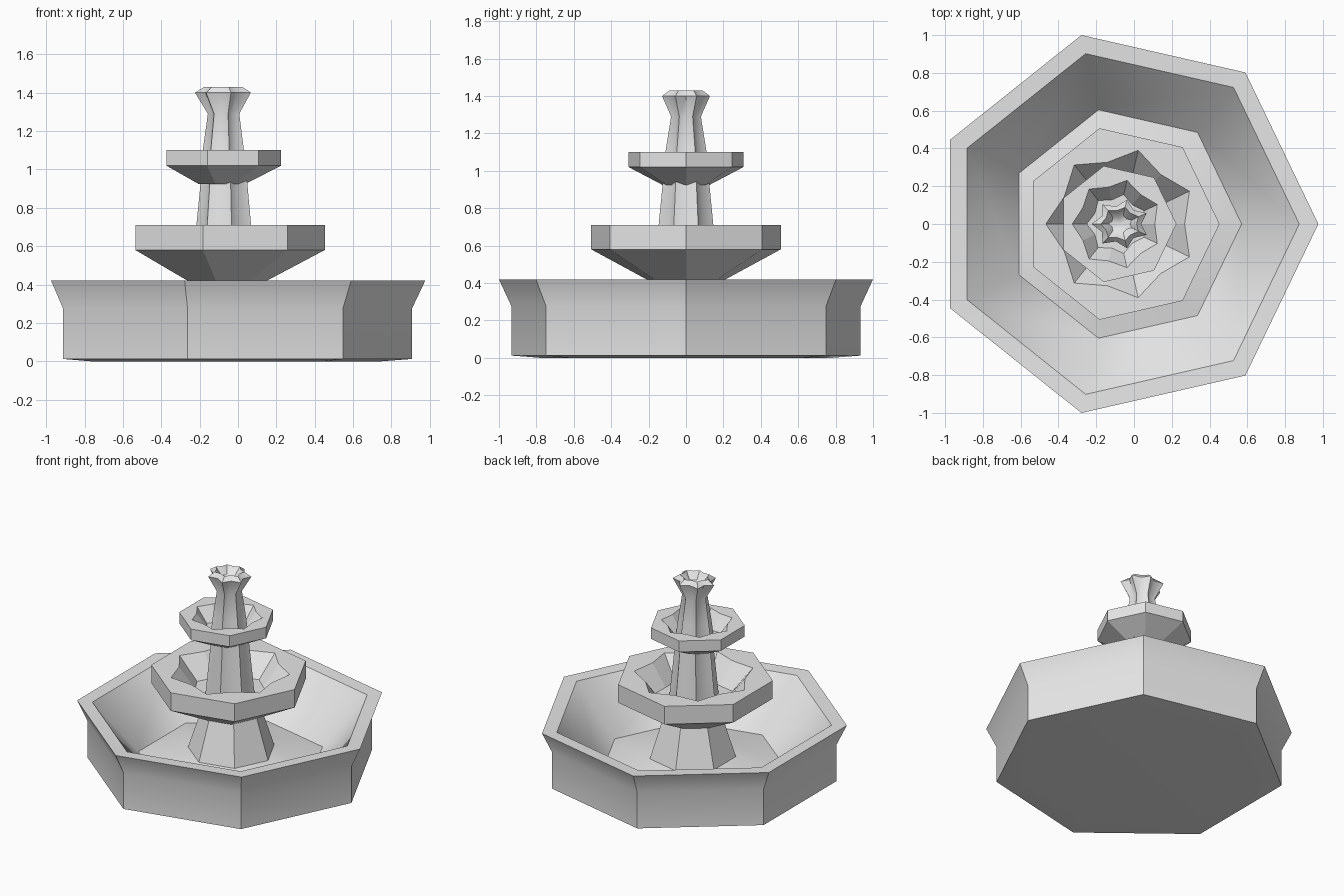
import bpy, bmesh, math

if "Cube" in bpy.data.objects:
    bpy.data.objects.remove(bpy.data.objects["Cube"])

stone = bpy.data.materials.new("light_grey_stone")
stone.diffuse_color = (0.8, 0.8, 0.8, 1)
stone.use_nodes = True
stone.node_tree.nodes["Principled BSDF"].inputs["Base Color"].default_value = stone.diffuse_color
FLAT = math.cos(math.pi / 7)


def lathe(name, cx, rings, smooth=None, step=1):
    """Stack seven-sided rings (z, radius at corners, radius at mid-sides, y scale).
    mid None keeps straight sides; radius 0 ends in a point; step 2 skips mid-sides."""
    bm = bmesh.new()
    n = 14 // step
    prev = None
    for z, a, b, sy in rings:
        if a == 0:
            ring = [bm.verts.new((cx, 0, z))] * n
        else:
            b = a * FLAT if b is None else b
            ring = []
            for i in range(0, 14, step):
                t = math.pi * i / 7
                r = b if i % 2 else a
                ring.append(bm.verts.new((cx + r * math.cos(t), sy * r * math.sin(t), z)))
        if prev:
            for i in range(n):
                j = (i + 1) % n
                loop = list(dict.fromkeys((prev[i], prev[j], ring[j], ring[i])))
                bm.faces.new(loop)
        prev = ring
    bmesh.ops.recalc_face_normals(bm, faces=bm.faces)
    me = bpy.data.meshes.new(name)
    bm.to_mesh(me)
    bm.free()
    me.materials.append(stone)
    ob = bpy.data.objects.new(name, me)
    bpy.context.collection.objects.link(ob)
    if smooth:
        bpy.ops.object.select_all(action='DESELECT')
        ob.select_set(True)
        bpy.context.view_layer.objects.active = ob
        bpy.ops.object.shade_smooth_by_angle(angle=math.radians(smooth))
    return ob


# Wide basin with flared rim, sloping floor and central cone
basin = lathe("basin", -0.05, [(z, r, None, 1) for z, r in (
    (0, 0), (0, 0.80), (0.012, 0.957), (0.275, 0.957), (0.42, 1.026),
    (0.415, 0.925), (0.08, 0.62), (0.14, 0.29),
    (0.42, 0.20), (0.44, 0))], 45.5, step=2)
weighted = basin.modifiers.new("large_faces_lead", 'WEIGHTED_NORMAL')
weighted.keep_sharp = True

# Lower bowl with star-shaped hollow
lathe("lower_bowl", -0.067, [
    (0.40, 0.18, None, 1), (0.58, 0.52, None, 1),
    (0.71, 0.52, None, 1), (0.71, 0.335, 0.40, 1),
    (0.56, 0.23, 0.26, 1), (0.56, 0, None, 1)])

# Fluted lower column
lathe("lower_column", -0.067, [
    (0.56, 0.13, 0.165, 1), (0.94, 0.10, 0.127, 1)], 40)

# Upper bowl
lathe("upper_bowl", -0.09, [
    (0.925, 0.13, None, 1), (1.02, 0.315, None, 1),
    (1.10, 0.315, None, 1), (1.10, 0.20, 0.237, 1),
    (1.00, 0.13, 0.16, 1), (1.00, 0, None, 1)])

# Fluted upper column with flared spout and hollow top
lathe("spout_column", -0.071, [
    (1.00, 0.095, 0.125, 1), (1.10, 0.085, 0.113, 1),
    (1.29, 0.065, 0.086, 0.95), (1.40, 0.11, 0.153, 0.86),
    (1.43, 0.085, 0.105, 0.86), (1.38, 0.05, 0.065, 0.7), (1.37, 0, None, 1)], 40)
